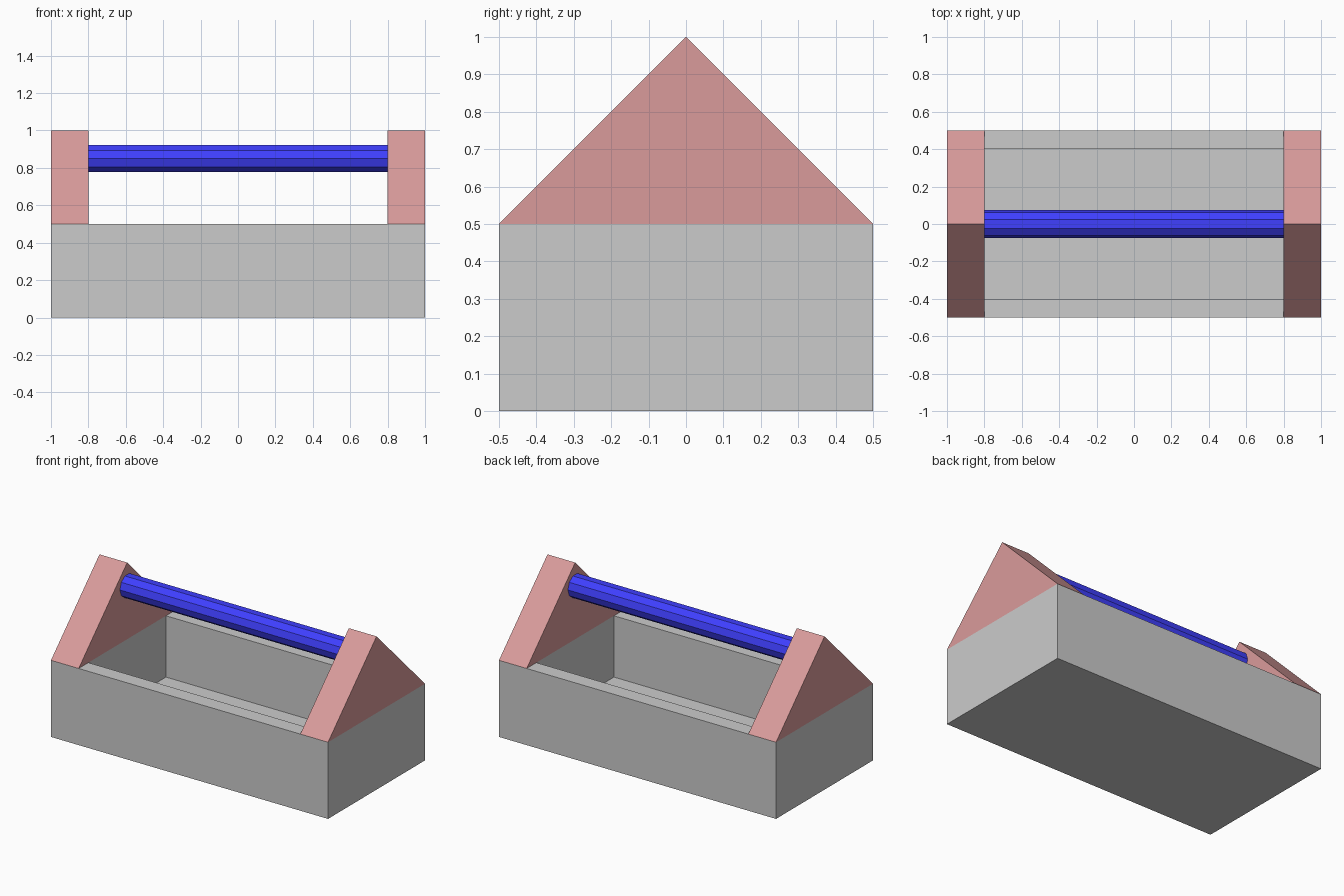
import bpy, bmesh, math
from mathutils import Matrix, Vector

if "Cube" in bpy.data.objects:
    bpy.data.objects.remove(bpy.data.objects["Cube"])


def material(name, rgb):
    mat = bpy.data.materials.new(name)
    mat.diffuse_color = (*rgb, 1)
    mat.use_nodes = True
    mat.node_tree.nodes["Principled BSDF"].inputs["Base Color"].default_value = mat.diffuse_color
    return mat


def make_object(name, bm, mat=None):
    bmesh.ops.recalc_face_normals(bm, faces=bm.faces[:])
    mesh = bpy.data.meshes.new(name)
    bm.to_mesh(mesh)
    bm.free()
    obj = bpy.data.objects.new(name, mesh)
    bpy.context.collection.objects.link(obj)
    if mat:
        mesh.materials.append(mat)
    return obj


red = material("red", (0.70, 0.33, 0.33))
blue = material("blue", (0.05, 0.05, 1.0))

LENGTH, WIDTH, HEIGHT = 2.0, 1.0, 0.5
END, SIDE, FLOOR = 0.2, 0.1, 0.1
inner_x = LENGTH / 2 - END
inner_y = WIDTH / 2 - SIDE

# Open tray: solid block with its top inset and pushed down to the floor
bm = bmesh.new()
bmesh.ops.create_cube(bm, size=1, matrix=Matrix.Translation((0, 0, HEIGHT / 2))
                      @ Matrix.Diagonal((LENGTH, WIDTH, HEIGHT, 1)))
top = max(bm.faces, key=lambda f: f.calc_center_median().z)
bmesh.ops.inset_individual(bm, faces=[top], thickness=SIDE)
for v in top.verts:
    v.co.x = math.copysign(inner_x, v.co.x)
    v.co.y = math.copysign(inner_y, v.co.y)
pit = bmesh.ops.extrude_discrete_faces(bm, faces=[top])["faces"][0]
for v in pit.verts:
    v.co.z = FLOOR
make_object("tray", bm)

# Triangular end supports
for name, x in (("left_support", -LENGTH / 2), ("right_support", inner_x)):
    bm = bmesh.new()
    profile = ((-WIDTH / 2, HEIGHT), (WIDTH / 2, HEIGHT), (0, 1.0))
    face = bm.faces.new([bm.verts.new((x, y, z)) for y, z in profile])
    ext = bmesh.ops.extrude_face_region(bm, geom=[face], use_keep_orig=True)["geom"]
    bmesh.ops.translate(bm, vec=Vector((END, 0, 0)),
                        verts=[g for g in ext if isinstance(g, bmesh.types.BMVert)])
    make_object(name, bm, red)

# Ten-sided carrying handle, with corners pointing to front and back
bm = bmesh.new()
rings = [[bm.verts.new((x, 0.075 * math.cos(math.tau * i / 10),
                        0.85 + 0.075 * math.sin(math.tau * i / 10)))
          for i in range(10)] for x in (-inner_x, inner_x)]
for ring in rings:
    bm.faces.new(ring)
for i in range(10):
    j = (i + 1) % 10
    bm.faces.new((rings[0][i], rings[0][j], rings[1][j], rings[1][i]))
make_object("handle", bm, blue)
